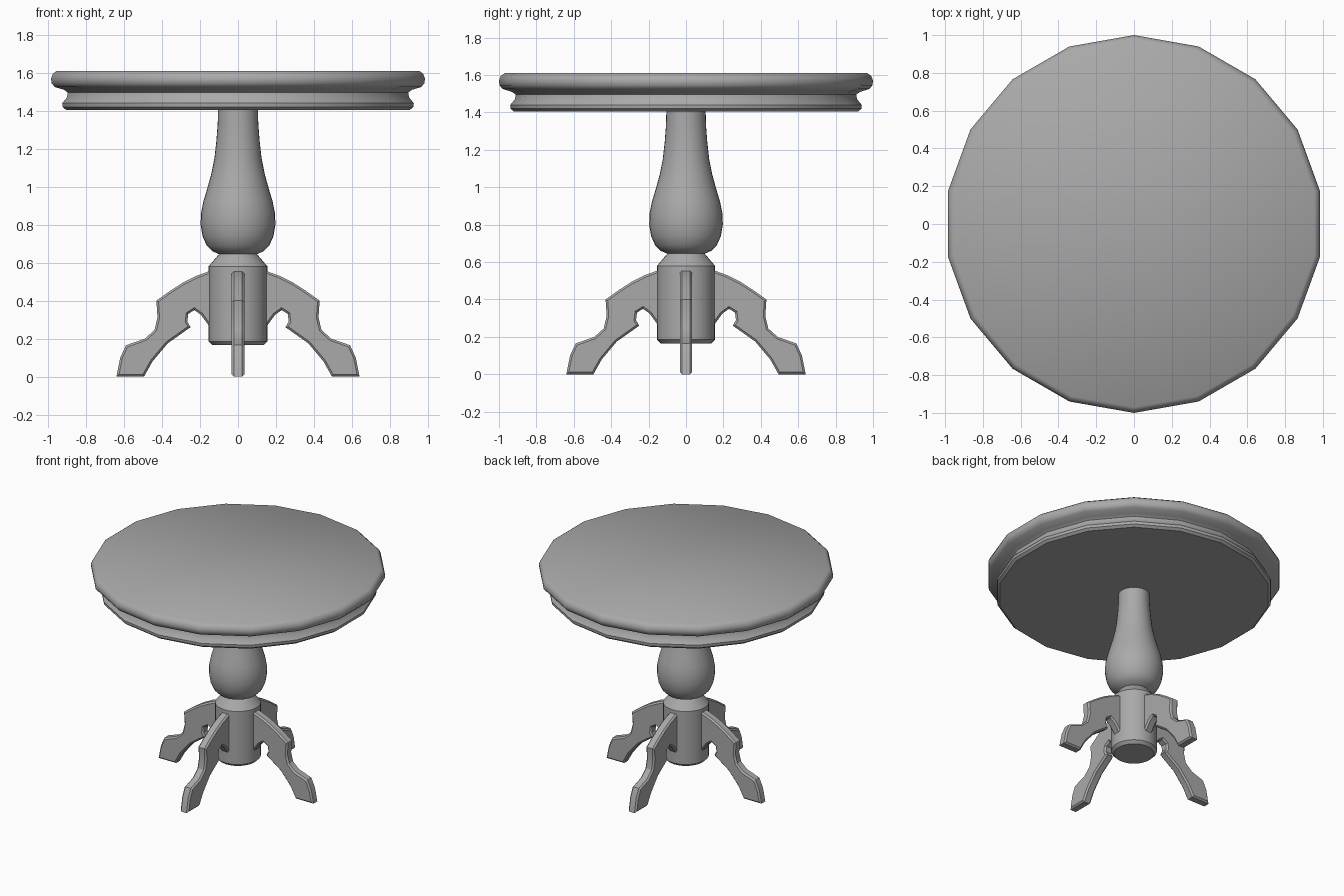
import bpy, bmesh, math
from mathutils import Matrix

cube = bpy.data.objects.get("Cube")
if cube:
    bpy.data.objects.remove(cube, do_unlink=True)

GREY = (0.4, 0.4, 0.4, 1.0)
grey = bpy.data.materials.new("plain grey")
grey.use_nodes = True
grey.diffuse_color = GREY
grey.node_tree.nodes["Principled BSDF"].inputs["Base Color"].default_value = GREY


def finish(bm, name, angle):
    """Turn a bmesh into a smooth-shaded object that keeps sharp edges."""
    bmesh.ops.recalc_face_normals(bm, faces=bm.faces)
    mesh = bpy.data.meshes.new(name)
    bm.to_mesh(mesh)
    bm.free()
    mesh.materials.append(grey)
    obj = bpy.data.objects.new(name, mesh)
    bpy.context.collection.objects.link(obj)
    mesh.shade_smooth()
    mesh.set_sharp_from_angle(angle=math.radians(angle))
    return obj


def lathe(name, profile, sides, angle=35):
    """Stack rings of (radius, height), first vertex on the y axis, capped at both ends."""
    bm = bmesh.new()
    rings = []
    for r, z in profile:
        turn = [math.pi / 2 + math.tau * i / sides for i in range(sides)]
        rings.append([bm.verts.new((r * math.cos(a), r * math.sin(a), z)) for a in turn])
    for low, high in zip(rings, rings[1:]):
        for i in range(sides):
            j = (i + 1) % sides
            bm.faces.new((low[i], low[j], high[j], high[i]))
    bm.faces.new(rings[0])
    bm.faces.new(rings[-1])
    return finish(bm, name, angle)


# Round top with a moulded rim
lathe("table_top", [(0.92, 1.405), (0.938, 1.42), (0.94, 1.44), (0.915, 1.47),
                    (0.91, 1.495), (0.93, 1.51), (0.98, 1.525), (0.997, 1.545),
                    (1.0, 1.57), (0.99, 1.595), (0.97, 1.61)], 18, 40)

# Turned column
lathe("column", [(0.10, 0.62), (0.10, 0.645), (0.135, 0.66), (0.165, 0.69),
                 (0.187, 0.74), (0.197, 0.80), (0.195, 0.86), (0.183, 0.92),
                 (0.162, 0.99), (0.14, 1.07), (0.124, 1.15), (0.114, 1.24),
                 (0.107, 1.33), (0.105, 1.41)], 32)

# Hub that holds the legs
lathe("hub", [(0.135, 0.165), (0.155, 0.185), (0.155, 0.58), (0.10, 0.645)], 32)

# Scrolled leg outline, as distance from the axis and height
LEG = [(0.10, 0.565), (0.16, 0.552), (0.22, 0.53), (0.29, 0.495), (0.36, 0.45), (0.43, 0.40),
       (0.424, 0.31), (0.44, 0.245), (0.49, 0.20), (0.59, 0.165), (0.62, 0.10),
       (0.64, 0.0), (0.495, 0.0), (0.45, 0.08), (0.37, 0.175), (0.25, 0.26),
       (0.267, 0.29), (0.262, 0.33), (0.23, 0.35), (0.195, 0.325), (0.155, 0.27),
       (0.10, 0.22)]
HALF = 0.033


def leg(name, degrees):
    bm = bmesh.new()
    face = bm.faces.new([bm.verts.new((x, -HALF, z)) for x, z in LEG])
    out = bmesh.ops.extrude_face_region(bm, geom=[face])["geom"]
    verts = [v for v in out if isinstance(v, bmesh.types.BMVert)]
    bmesh.ops.translate(bm, vec=(0, 2 * HALF, 0), verts=verts)
    # Chamfer the rims of both flat sides
    rims = [e for e in bm.edges if abs(e.verts[0].co.y - e.verts[1].co.y) < HALF]
    bmesh.ops.bevel(bm, geom=rims, offset=0.011, segments=1, affect='EDGES')
    bmesh.ops.rotate(bm, cent=(0, 0, 0), verts=bm.verts,
                     matrix=Matrix.Rotation(math.radians(degrees), 3, 'Z'))
    return finish(bm, name, 30)


for name, degrees in (("left_leg", 0), ("back_leg", 90), ("right_leg", 180), ("front_leg", 270)):
    leg(name, degrees)
